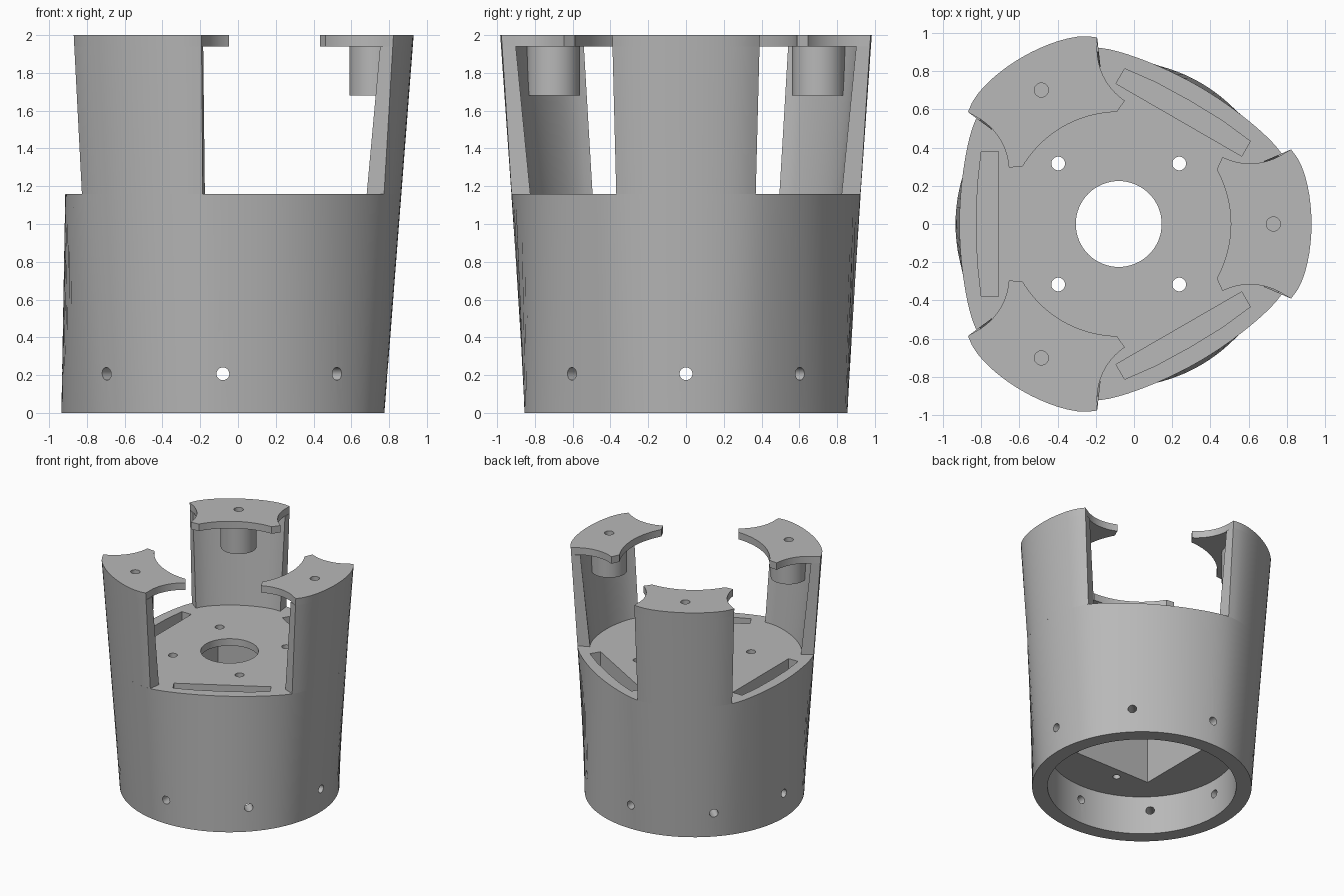
import bpy
from math import sin, cos, pi, radians, atan2, hypot
from mathutils import Matrix, Vector

cube = bpy.data.objects.get("Cube")
if cube:
    bpy.data.objects.remove(cube)

AXIS = Vector((-0.08, 0, 0))      # centre line of the housing
DECK, PLATE, TOP = 1.16, 1.94, 2.0
HALF = radians(23.4)              # half angle of one arm

grey = bpy.data.materials.new("plain grey")
grey.use_nodes = True
grey.diffuse_color = (0.48, 0.48, 0.48, 1)
grey.node_tree.nodes["Principled BSDF"].inputs["Base Color"].default_value = grey.diffuse_color


def radius(a, z):
    """Circle at the base blending straight up into a rounded triangle."""
    third = 2 * pi / 3
    a = abs((a + third / 2) % third - third / 2)
    flat = 0.82 / cos(pi / 3 - a)
    tri = (1.01 ** -22 + flat ** -22) ** (-1 / 22)
    return 0.855 + (tri - 0.855) * z / TOP


def polar(r, a):
    return (r * cos(a), r * sin(a))


def span(a, b, n):
    return [a + (b - a) * i / n for i in range(n + 1)]


def prism(name, low, high, z0, z1, turn=0.0):
    """Solid between two outlines with the same number of points."""
    n = len(low)
    verts = [(x, y, z0) for x, y in low] + [(x, y, z1) for x, y in high]
    faces = [tuple(reversed(range(n))), tuple(range(n, 2 * n))]
    faces += [(i, (i + 1) % n, n + (i + 1) % n, n + i) for i in range(n)]
    mesh = bpy.data.meshes.new(name)
    mesh.from_pydata(verts, [], faces)
    mesh.transform(Matrix.Translation(AXIS) @ Matrix.Rotation(turn, 4, 'Z'))
    mesh.materials.append(grey)
    obj = bpy.data.objects.new(name, mesh)
    bpy.context.collection.objects.link(obj)
    return obj


def rod(name, x, y, r, z0, z1, turn=0.0, n=32):
    ring = [(x + r * cos(2 * pi * i / n), y + r * sin(2 * pi * i / n)) for i in range(n)]
    return prism(name, ring, ring, z0, z1, turn)


def block(name, x0, x1, y0, y1, z0, z1, turn=0.0):
    ring = [(x0, y0), (x1, y0), (x1, y1), (x0, y1)]
    return prism(name, ring, ring, z0, z1, turn)


def activate(obj):
    bpy.ops.object.select_all(action='DESELECT')
    obj.select_set(True)
    bpy.context.view_layer.objects.active = obj


def cut(target, cutter):
    cutter.hide_render = True
    activate(target)
    mod = target.modifiers.new("cut", 'BOOLEAN')
    mod.operation, mod.solver, mod.object = 'DIFFERENCE', 'EXACT', cutter
    bpy.ops.object.modifier_apply(modifier=mod.name)
    bpy.data.objects.remove(cutter)


def smooth(obj):
    activate(obj)
    bpy.ops.object.shade_smooth_by_angle(angle=radians(25))


# Lower housing
angles = [2 * pi * i / 120 for i in range(120)]
body = prism("housing", [polar(radius(a, 0), a) for a in angles],
             [polar(radius(a, DECK), a) for a in angles], 0, DECK)
# Round socket below, square pocket and side notch above it
cut(body, rod("socket", 0, 0, 0.735, -0.1, 0.33, n=96))
cut(body, block("pocket", -0.36, 0.36, -0.36, 0.36, 0.25, 1.10))
cut(body, block("notch", 0.3, 0.56, -0.05, 0.2, 0.26, 0.53))
# Deck openings
cut(body, rod("centre_hole", 0, 0, 0.225, 1.0, 1.3, n=64))
for sx in (-1, 1):
    for sy in (-1, 1):
        cut(body, rod("deck_hole", sx * 0.317, sy * 0.317, 0.036, 1.0, 1.3))
slot = [(0.63, -0.38), (0.72, -0.38), (0.74, -0.2), (0.745, 0),
        (0.74, 0.2), (0.72, 0.38), (0.63, 0.38)]
for k in range(3):
    cut(body, prism("slot", slot, slot, 0.9, 1.3, radians(60 + 120 * k)))
# Blind holes in the socket ceiling
for x, y in ((0.45, 0.29), (0.45, -0.14), (-0.12, -0.45)):
    cut(body, rod("ceiling_hole", x, y, 0.03, 0.25, 0.45, n=20))
# Eight radial screw holes around the base
for k in range(4):
    hole = rod("side_hole", 0, 0, 0.034, -1.2, 1.2, n=24)
    hole.data.transform(Matrix.Translation(-AXIS))
    hole.data.transform(Matrix.Translation(AXIS + Vector((0, 0, 0.207)))
                        @ Matrix.Rotation(k * pi / 4, 4, 'Z') @ Matrix.Rotation(pi / 2, 4, 'Y'))
    cut(body, hole)
smooth(body)


def wall_outline(z, thickness):
    outer = [polar(radius(a, z), a) for a in span(-HALF, HALF, 16)]
    inner = [polar(radius(a, z) - thickness, a) for a in span(HALF, -HALF, 16)]
    return outer + inner


def plate_outline(z):
    """Top plate with a scooped bite on each side and a round inner edge."""
    bx, by, br = 0.688, 0.643, 0.326
    bite = [(bx + br * cos(a), by + br * sin(a))
            for a in span(atan2(-0.269, 0.181), atan2(-0.295, -0.146) , 16)]
    outer = [polar(radius(a, z), a) for a in span(-HALF, HALF, 16)]
    inner = [polar(0.587, a) for a in span(radians(29), radians(-29), 20)]
    mirrored = [(x, -y) for x, y in reversed(bite)]
    return outer + bite + inner + mirrored


# Three arms, each a curved wall, a top plate and a screw boss
for k, side in enumerate(("left", "back_right", "front_right")):
    turn = radians(120 * k)
    wall = prism(side + "_arm_wall", wall_outline(DECK, 0.10),
                 wall_outline(PLATE, 0.073), DECK, PLATE, turn)
    plate = prism(side + "_arm_plate", plate_outline(PLATE), plate_outline(TOP), PLATE, TOP, turn)
    boss = rod(side + "_screw_boss", 0.81, 0, 0.14, 1.68, PLATE, turn, n=48)
    for part in (plate, boss):
        cut(part, rod("screw_hole", 0.81, 0, 0.037, 1.76, 2.1, turn, n=24))
    for part in (wall, plate, boss):
        smooth(part)
